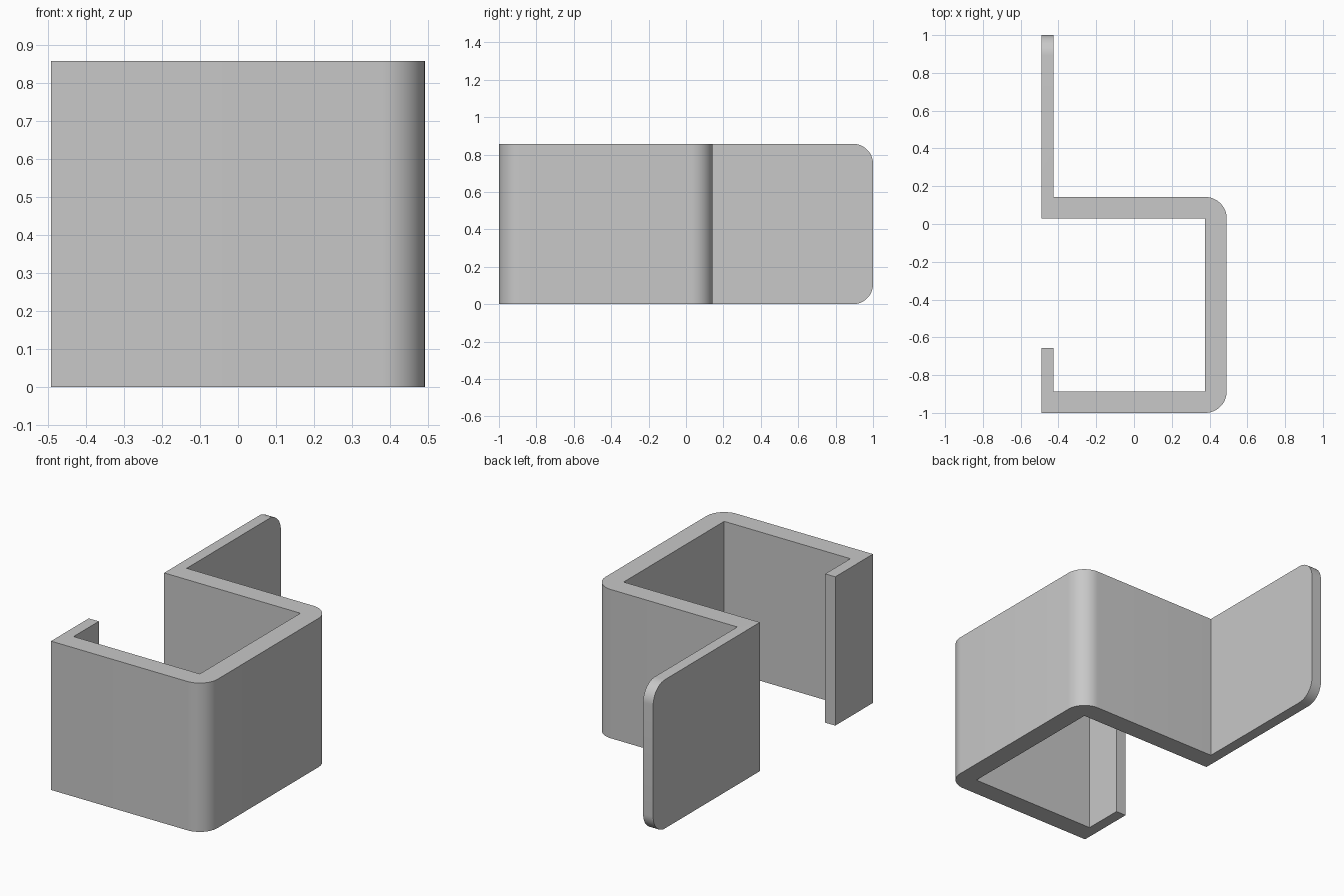
import bpy, bmesh, math

if "Cube" in bpy.data.objects:
    bpy.data.objects.remove(bpy.data.objects["Cube"])

HEIGHT = 0.857
RADIUS = 0.114


def arc(cx, cy, start, end, r=RADIUS, steps=12):
    """Points along a rounded corner, angles in degrees."""
    angles = [math.radians(start + (end - start) * i / steps) for i in range(steps + 1)]
    return [(cx + r * math.cos(a), cy + r * math.sin(a)) for a in angles]


# Bracket outline seen from above: front lip, channel, back mounting tab
X0, X1, LIP = -0.491, 0.491, -0.427
outline = [(X0, -1.0)]
outline += arc(X1 - RADIUS, -1.0 + RADIUS, -90, 0)
outline += arc(X1 - RADIUS, 0.143 - RADIUS, 0, 90)
outline += [(LIP, 0.143), (LIP, 1.0), (X0, 1.0), (X0, 0.029),
            (0.377, 0.029), (0.377, -0.886), (LIP, -0.886),
            (LIP, -0.657), (X0, -0.657)]

# Extrude the outline upwards
bm = bmesh.new()
base = bm.faces.new([bm.verts.new((x, y, 0)) for x, y in outline])
extruded = bmesh.ops.extrude_face_region(bm, geom=[base], use_keep_orig=True)
top_verts = [g for g in extruded["geom"] if isinstance(g, bmesh.types.BMVert)]
bmesh.ops.translate(bm, verts=top_verts, vec=(0, 0, HEIGHT))
bmesh.ops.recalc_face_normals(bm, faces=bm.faces)

# Round the two end corners of the mounting tab
corners = [e for e in bm.edges
           if all(v.co.y > 0.999 for v in e.verts)
           and abs(e.verts[0].co.z - e.verts[1].co.z) < 1e-5]
bmesh.ops.bevel(bm, geom=corners, offset=0.107, offset_type='OFFSET',
                segments=12, profile=0.5, affect='EDGES')
bmesh.ops.recalc_face_normals(bm, faces=bm.faces)

mesh = bpy.data.meshes.new("hook_bracket")
bm.to_mesh(mesh)
bm.free()
bracket = bpy.data.objects.new("hook_bracket", mesh)
bpy.context.collection.objects.link(bracket)

# Plain grey finish
grey = bpy.data.materials.new("grey")
grey.diffuse_color = (0.58, 0.58, 0.58, 1)
grey.use_nodes = True
grey.node_tree.nodes["Principled BSDF"].inputs["Base Color"].default_value = grey.diffuse_color
mesh.materials.append(grey)

# Smooth rounded corners, crisp edges elsewhere
bpy.context.view_layer.objects.active = bracket
bracket.select_set(True)
bpy.ops.object.shade_smooth_by_angle(angle=math.radians(30))
